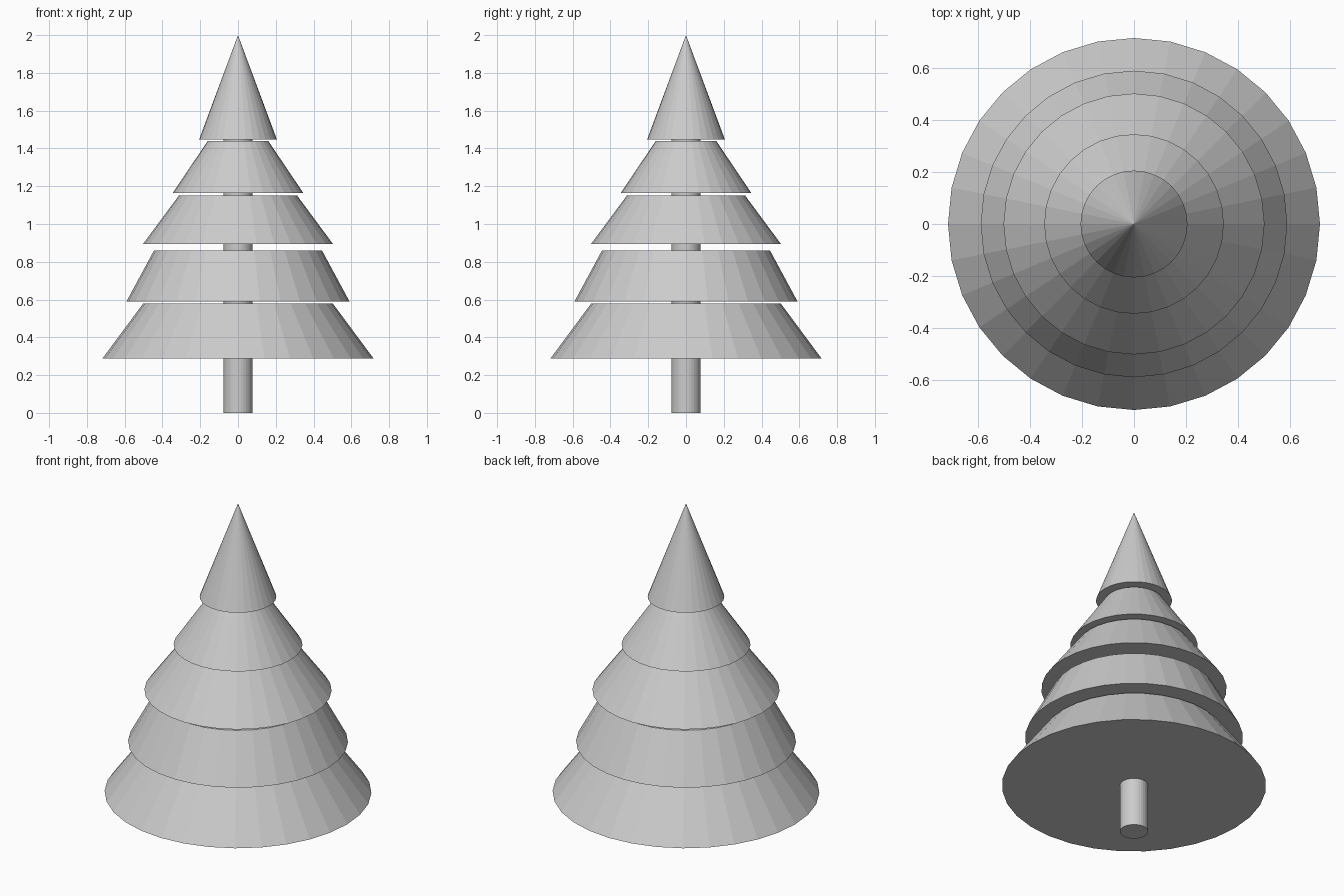
import bpy

if "Cube" in bpy.data.objects:
    bpy.data.objects.remove(bpy.data.objects["Cube"])

SIDES = 32


def frustum(name, z0, z1, r0, r1):
    """Capped, flat-shaded round section between two heights."""
    bpy.ops.mesh.primitive_cone_add(vertices=SIDES, radius1=r0, radius2=r1,
                                    depth=z1 - z0, location=(0, 0, (z0 + z1) / 2))
    bpy.context.object.name = name


# Trunk running up through the gaps between the foliage tiers
frustum("trunk", 0, 1.46, 0.077, 0.077)

# Foliage tiers, bottom to top: base z, top z, base radius, top radius
tiers = [
    (0.289, 0.579, 0.717, 0.502),
    (0.589, 0.861, 0.591, 0.444),
    (0.894, 1.152, 0.503, 0.312),
    (1.164, 1.440, 0.346, 0.160),
    (1.447, 2.000, 0.206, 0.0),
]
for i, tier in enumerate(tiers, 1):
    frustum(f"foliage_tier_{i}", *tier)
